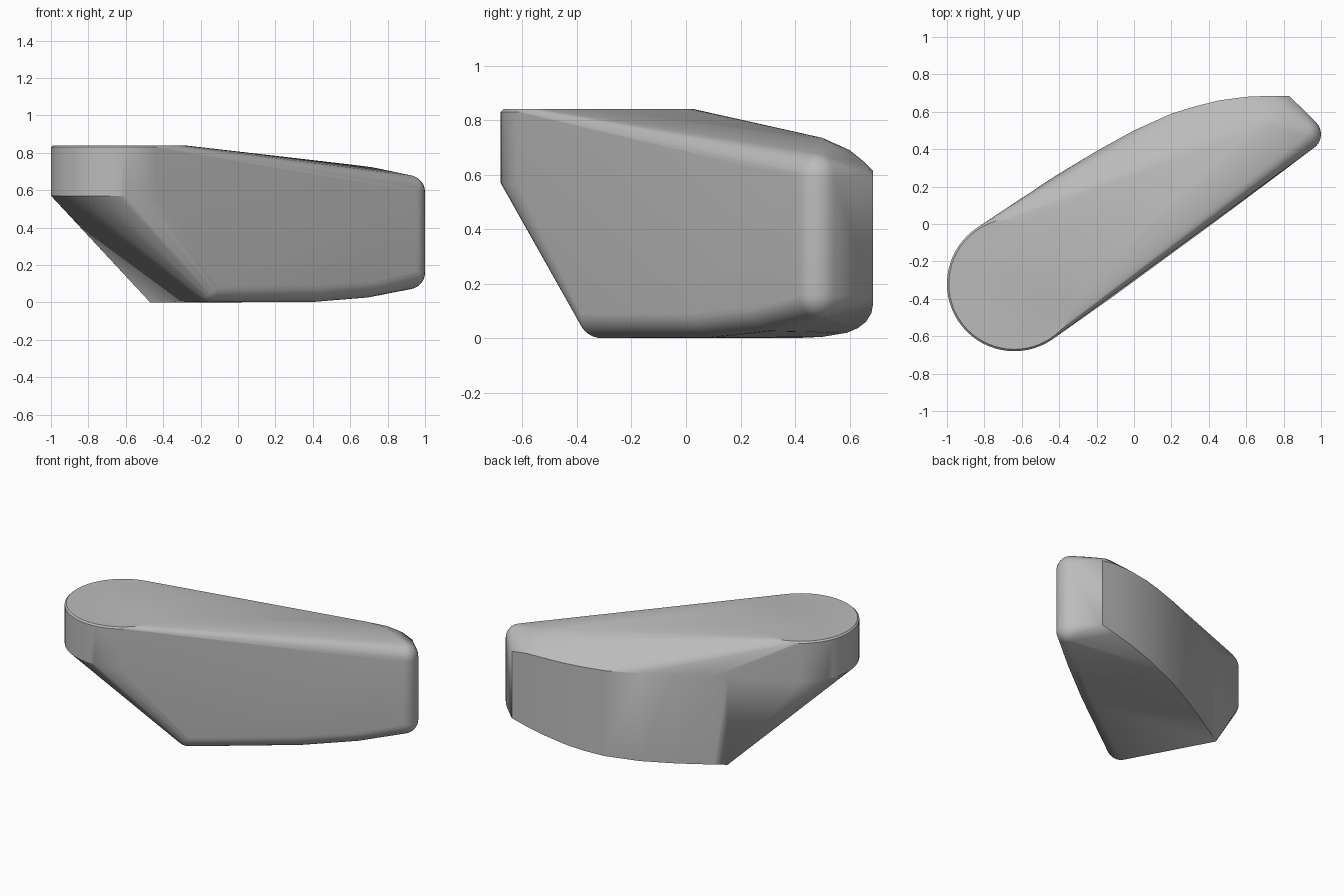
import bpy, bmesh, math
from mathutils import Matrix

cube = bpy.data.objects.get("Cube")
if cube:
    bpy.data.objects.remove(cube)

grey = bpy.data.materials.new("warm grey")
grey.use_nodes = True
grey.diffuse_color = (0.5, 0.5, 0.5, 1)
grey.node_tree.nodes["Principled BSDF"].inputs["Base Color"].default_value = grey.diffuse_color

bm = bmesh.new()


def ring(x, y, z, radius, count=64):
    """Horizontal circle of points."""
    for i in range(count):
        a = math.tau * i / count
        bm.verts.new((x + radius * math.cos(a), y + radius * math.sin(a), z))


def ball(x, y, z, radius=0.09):
    """Rounded corner."""
    bmesh.ops.create_uvsphere(bm, u_segments=24, v_segments=16, radius=radius,
                              matrix=Matrix.Translation((x, y, z)))


# round head with a fine bevel on its rim
for z, radius in ((0.57, 0.36), (0.83, 0.36), (0.84, 0.35)):
    ring(-0.64, -0.32, z, radius)

# rounded front edge and blunt end
for corner in ((-0.153, -0.307, 0.09), (0.397, 0.096, 0.092), (0.68, 0.307, 0.115),
               (0.91, 0.48, 0.16), (0.91, 0.48, 0.59)):
    ball(*corner)

# curved back wall: x, y, lower height, upper height
for x, y, low, high in ((-0.47, 0.225, 0, 0.6), (-0.4, 0.27, 0, 0.6), (-0.2, 0.39, 0, 0.6),
                        (0, 0.5, 0.005, 0.6), (0.2, 0.59, 0.02, 0.6), (0.33, 0.63, 0.037, 0.605),
                        (0.45, 0.66, 0.06, 0.61), (0.6, 0.68, 0.092, 0.615),
                        (0.72, 0.685, 0.118, 0.615), (0.83, 0.685, 0.145, 0.6)):
    bm.verts.new((x, y, low))
    bm.verts.new((x, y, high))

# crown of the top surface
for point in ((0.62, 0.5, 0.735), (0.72, 0.52, 0.722), (0.8, 0.53, 0.705),
              (0.88, 0.53, 0.68), (0.7, 0.6, 0.69), (0.78, 0.65, 0.65)):
    bm.verts.new(point)

# wrap everything in one skin
hull = bmesh.ops.convex_hull(bm, input=bm.verts[:])
skin = {f for f in hull["geom"] if isinstance(f, bmesh.types.BMFace)}
bmesh.ops.delete(bm, geom=[f for f in bm.faces if f not in skin], context='FACES_ONLY')
bmesh.ops.delete(bm, geom=[e for e in bm.edges if not e.link_faces], context='EDGES')
bmesh.ops.delete(bm, geom=[v for v in bm.verts if not v.link_faces], context='VERTS')
bmesh.ops.dissolve_limit(bm, angle_limit=math.radians(0.5), verts=bm.verts[:], edges=bm.edges[:])
bmesh.ops.recalc_face_normals(bm, faces=bm.faces[:])

mesh = bpy.data.meshes.new("body")
bm.to_mesh(mesh)
bm.free()
mesh.materials.append(grey)
body = bpy.data.objects.new("body", mesh)
bpy.context.collection.objects.link(body)
bpy.context.view_layer.objects.active = body
body.select_set(True)
bpy.ops.object.shade_smooth_by_angle(angle=math.radians(25))
